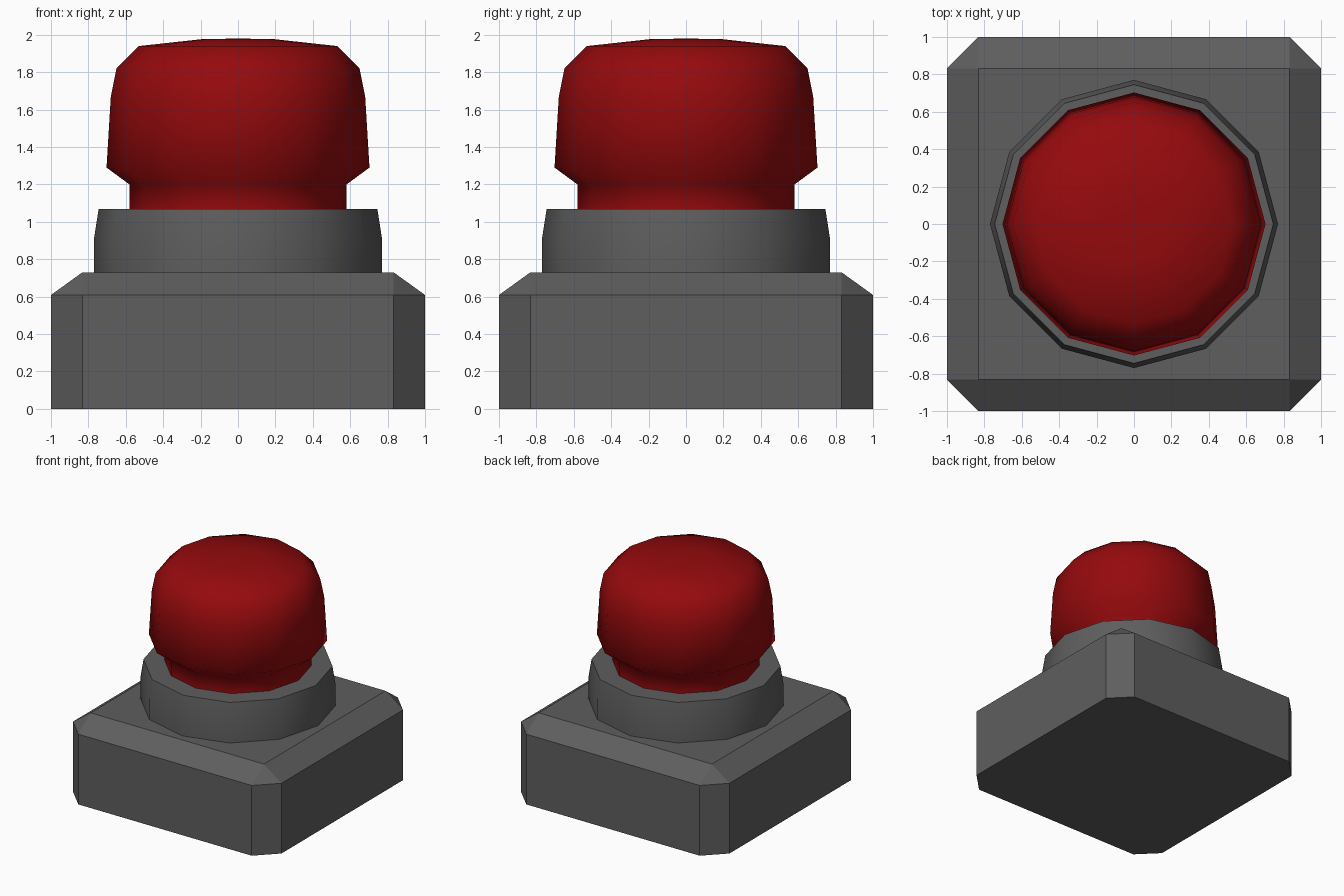
import bpy, bmesh, math

if "Cube" in bpy.data.objects:
    bpy.data.objects.remove(bpy.data.objects["Cube"])

SIDES = 12


def make_material(name, colour):
    mat = bpy.data.materials.new(name)
    mat.diffuse_color = (*colour, 1)
    mat.use_nodes = True
    mat.node_tree.nodes["Principled BSDF"].inputs["Base Color"].default_value = mat.diffuse_color
    return mat


DARK_GREY = make_material("dark_grey", (0.112, 0.112, 0.112))
RED = make_material("button_red", (0.3, 0.003, 0.004))


def make_object(name, bm, material):
    bmesh.ops.recalc_face_normals(bm, faces=bm.faces)
    mesh = bpy.data.meshes.new(name)
    bm.to_mesh(mesh)
    bm.free()
    mesh.materials.append(material)
    obj = bpy.data.objects.new(name, mesh)
    bpy.context.collection.objects.link(obj)
    return obj


def lathe(name, profile, material):
    """Revolve (radius, z) points around z; a zero radius closes to a point."""
    bm = bmesh.new()
    verts = [bm.verts.new((r, 0, z)) for r, z in profile]
    edges = [bm.edges.new(pair) for pair in zip(verts, verts[1:])]
    bmesh.ops.spin(bm, geom=verts + edges, cent=(0, 0, 0), axis=(0, 0, 1),
                   angle=math.tau, steps=SIDES, use_duplicate=False)
    bmesh.ops.remove_doubles(bm, verts=bm.verts, dist=0.0005)
    return make_object(name, bm, material)


def smooth(obj, degrees):
    bpy.ops.object.select_all(action='DESELECT')
    obj.select_set(True)
    bpy.context.view_layer.objects.active = obj
    bpy.ops.object.shade_smooth_by_angle(angle=math.radians(degrees))


# Square base: chamfer everything but the bottom rim, then squash the height
CHAMFER, HEIGHT, SQUASH = 0.168, 0.73, 0.72
bm = bmesh.new()
bmesh.ops.create_cube(bm, size=2)
for v in bm.verts:
    v.co.z = HEIGHT / SQUASH if v.co.z > 0 else 0
rim = [e for e in bm.edges if any(v.co.z > 0 for v in e.verts)]
bmesh.ops.bevel(bm, geom=rim, offset=CHAMFER, offset_type='OFFSET',
                segments=1, profile=0.5, affect='EDGES')
bmesh.ops.scale(bm, vec=(1, 1, SQUASH), verts=bm.verts)
make_object("base", bm, DARK_GREY)

# Collar ring with a flat top meeting the stem
collar = lathe("collar", [(0.77, 0.73), (0.77, 0.91), (0.745, 1.07), (0.58, 1.07)],
               DARK_GREY)
smooth(collar, 40)

# Red push button: stem, flared skirt and domed cap
button = lathe("push_button", [(0.58, 1.07), (0.58, 1.20), (0.703, 1.29),
                               (0.68, 1.67), (0.65, 1.82), (0.53, 1.94),
                               (0.19, 1.977), (0, 1.98)], RED)
smooth(button, 75)
